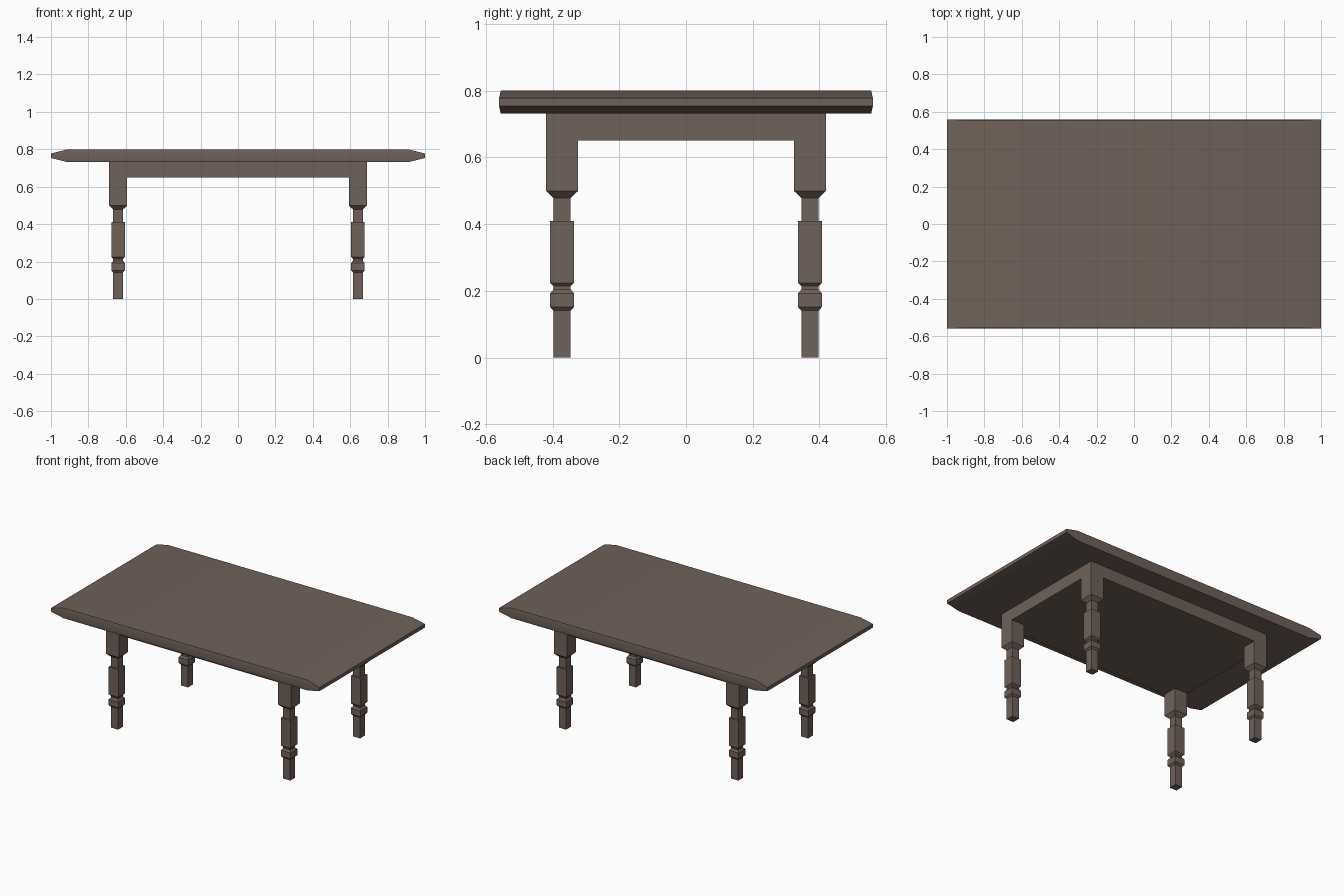
import bpy, bmesh

if "Cube" in bpy.data.objects:
    bpy.data.objects.remove(bpy.data.objects["Cube"])

wood = bpy.data.materials.new("brown_wood")
wood.diffuse_color = (0.16, 0.12, 0.10, 1)
wood.use_nodes = True
wood.node_tree.nodes["Principled BSDF"].inputs["Base Color"].default_value = wood.diffuse_color


def finish(name, bm):
    bmesh.ops.recalc_face_normals(bm, faces=bm.faces)
    mesh = bpy.data.meshes.new(name)
    bm.to_mesh(mesh)
    bm.free()
    mesh.materials.append(wood)
    obj = bpy.data.objects.new(name, mesh)
    bpy.context.collection.objects.link(obj)
    return obj


# Tabletop: slab tapering to thin ends, with slightly bulging long sides
bm = bmesh.new()
for x, y, half in ((0.91, 0.555, 0.0345), (1.0, 0.56, 0.012)):
    for sx in (-1, 1):
        for sy in (-1, 1):
            for sz in (-1, 1):
                bm.verts.new((sx * x, sy * y, 0.7655 + sz * half))
bmesh.ops.convex_hull(bm, input=bm.verts)
bmesh.ops.dissolve_limit(bm, angle_limit=0.01, verts=bm.verts, edges=bm.edges)
top = finish("tabletop", bm)
bpy.context.view_layer.objects.active = top
top.select_set(True)
bpy.ops.object.shade_smooth_by_angle(angle=0.52)
top.select_set(False)

# Apron: solid box flush with the outer faces of the legs
bm = bmesh.new()
bmesh.ops.create_cube(bm, size=1)
for v in bm.verts:
    v.co = (v.co.x * 1.378, v.co.y * 0.839, 0.6905 + v.co.z * 0.081)
finish("apron", bm)

# Legs: square sections stacked along a turned-style profile (half width, z)
PROFILE = [(0.026, 0), (0.026, 0.141), (0.036, 0.152), (0.036, 0.192),
           (0.026, 0.204), (0.026, 0.214), (0.036, 0.224), (0.036, 0.41),
           (0.026, 0.41), (0.026, 0.478), (0.0485, 0.50), (0.0485, 0.731)]


def leg(name, cx, cy):
    bm = bmesh.new()
    rings = [[bm.verts.new((cx + sx * h, cy + sy * h, z))
              for sx, sy in ((-1, -1), (1, -1), (1, 1), (-1, 1))]
             for h, z in PROFILE]
    for a, b in zip(rings, rings[1:]):
        for i in range(4):
            j = (i + 1) % 4
            bm.faces.new((a[i], a[j], b[j], b[i]))
    bm.faces.new(rings[0])
    bm.faces.new(rings[-1])
    finish(name, bm)


for side, sx in (("left", -1), ("right", 1)):
    for end, sy in (("front", -1), ("back", 1)):
        leg(f"{end}_{side}_leg", sx * 0.641, sy * 0.3715)
